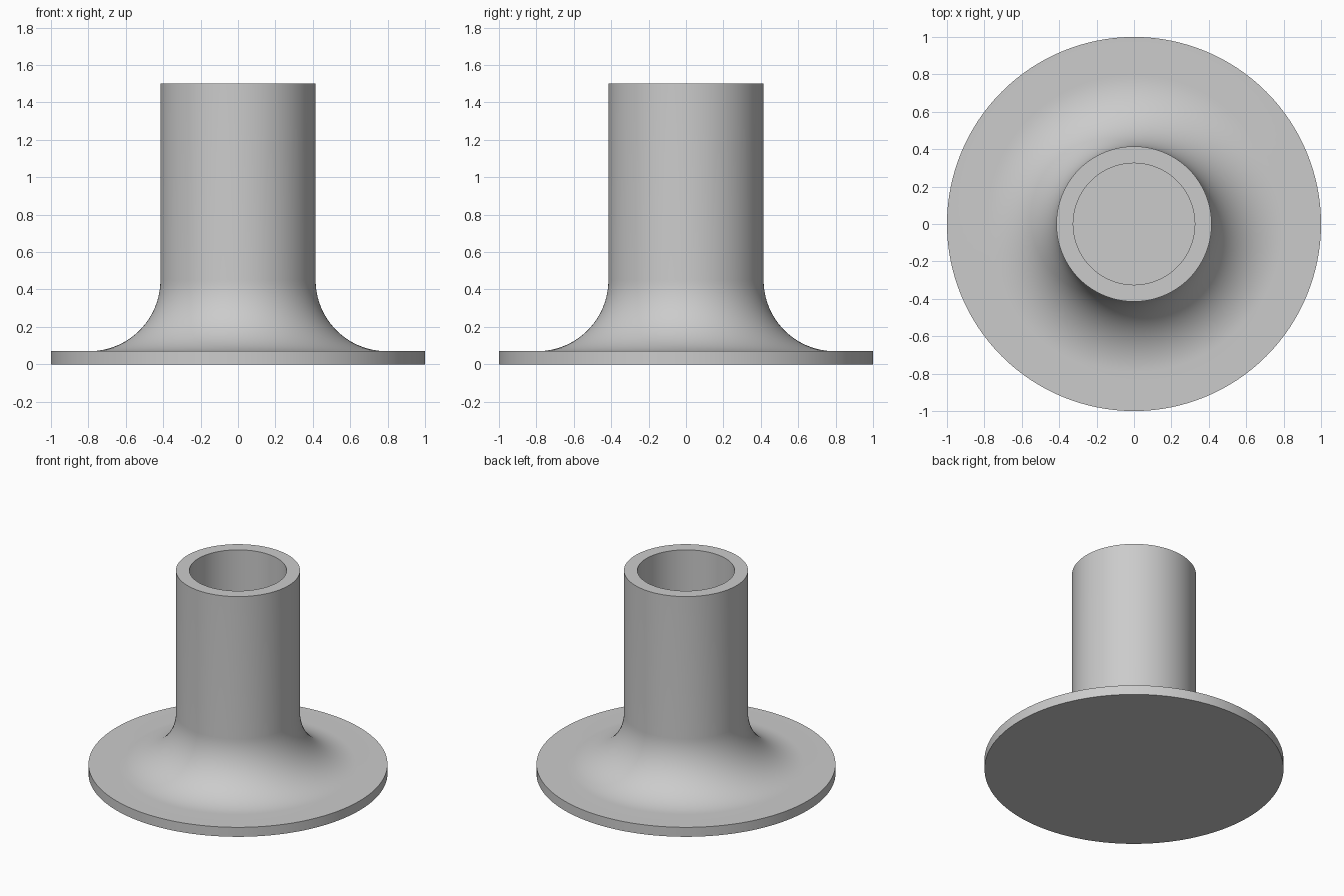
import bpy
import bmesh
import math
from mathutils import Vector

cube = bpy.data.objects.get("Cube")
if cube:
    bpy.data.objects.remove(cube, do_unlink=True)

SEGMENTS = 128
FLANGE_R, FLANGE_TOP = 1.0, 0.07
TUBE_R, BORE_R, HEIGHT = 0.415, 0.325, 1.5
FILLET_R, FILLET_STEPS = 0.38, 24

grey = bpy.data.materials.new("plain grey")
grey.use_nodes = True
colour = (0.6, 0.6, 0.6, 1.0)
grey.diffuse_color = colour
grey.node_tree.nodes["Principled BSDF"].inputs["Base Color"].default_value = colour


def lathe(name, profile):
    """Spin a (radius, height) profile that starts and ends on the axis."""
    bm = bmesh.new()
    verts = [bm.verts.new((r, 0, z)) for r, z in profile]
    edges = [bm.edges.new(pair) for pair in zip(verts, verts[1:])]
    bmesh.ops.spin(bm, geom=verts + edges, cent=Vector(), axis=(0, 0, 1),
                   angle=math.tau, steps=SEGMENTS)
    bmesh.ops.remove_doubles(bm, verts=bm.verts, dist=0.0001)
    bmesh.ops.recalc_face_normals(bm, faces=bm.faces)
    mesh = bpy.data.meshes.new(name)
    bm.to_mesh(mesh)
    bm.free()
    mesh.materials.append(grey)
    obj = bpy.data.objects.new(name, mesh)
    bpy.context.collection.objects.link(obj)
    bpy.ops.object.select_all(action='DESELECT')
    obj.select_set(True)
    bpy.context.view_layer.objects.active = obj
    bpy.ops.object.shade_smooth_by_angle(angle=math.radians(30))
    return obj


# Concave fillet from the flange up to the tube wall
fillet = []
for i in range(FILLET_STEPS + 1):
    a = math.pi / 2 * i / FILLET_STEPS
    fillet.append((TUBE_R + FILLET_R * (1 - math.sin(a)),
                   FLANGE_TOP + FILLET_R * (1 - math.cos(a))))

# Disc flange, fillet, tube wall, and blind bore closed by the flange
lathe("flanged_tube",
      [(0, 0), (FLANGE_R, 0), (FLANGE_R, FLANGE_TOP)] + fillet +
      [(TUBE_R, HEIGHT), (BORE_R, HEIGHT), (BORE_R, FLANGE_TOP), (0, FLANGE_TOP)])
